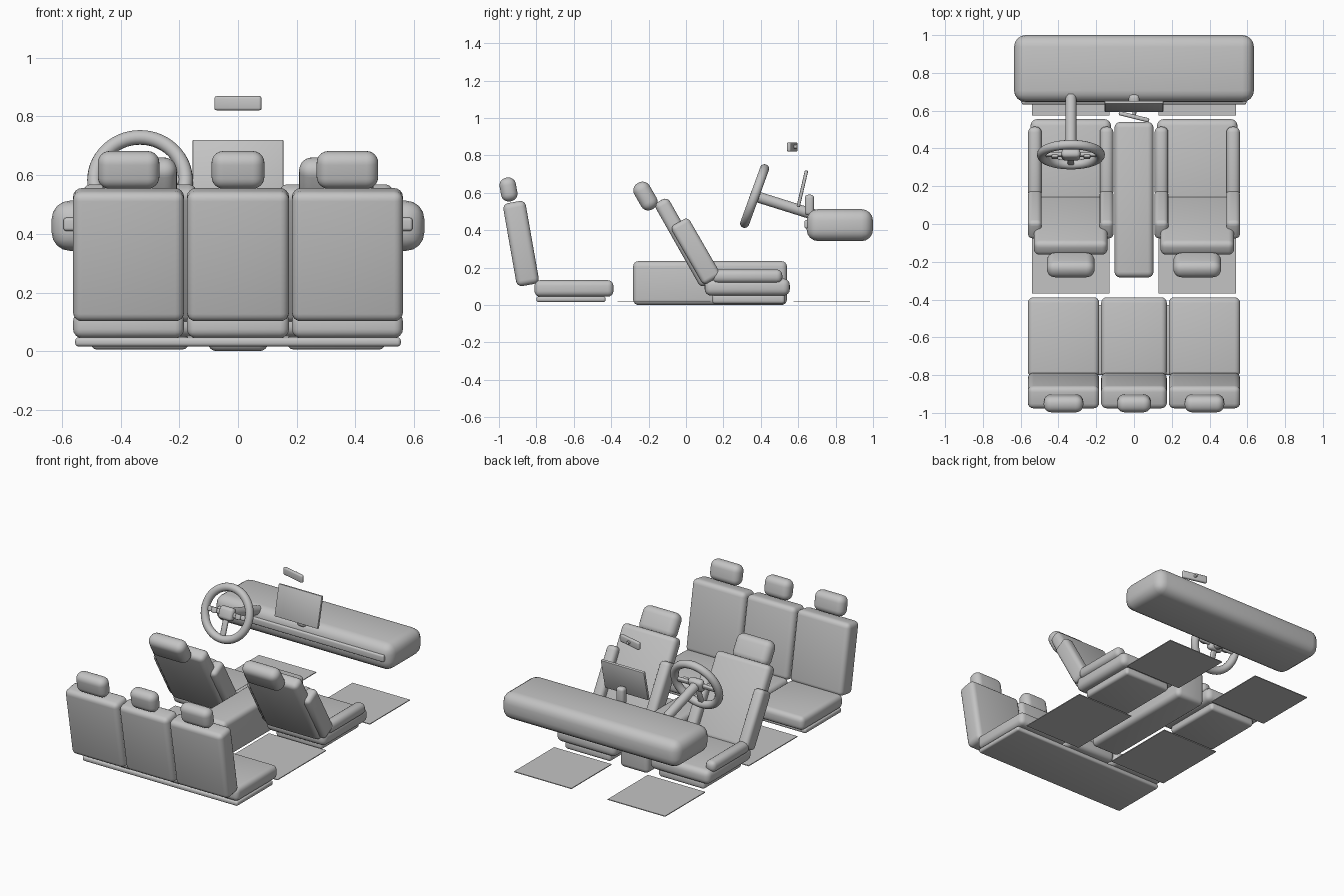
import bpy, bmesh, math
from mathutils import Vector, Matrix

if "Cube" in bpy.data.objects:
    bpy.data.objects.remove(bpy.data.objects["Cube"])

grey = bpy.data.materials.new("soft_grey")
grey.diffuse_color = (0.55, 0.55, 0.55, 1)
grey.use_nodes = True
grey.node_tree.nodes["Principled BSDF"].inputs["Base Color"].default_value = grey.diffuse_color


def finish(name, bm, loc, rot=(0, 0, 0)):
    """Turn a bmesh into a smooth-shaded object."""
    me = bpy.data.meshes.new(name)
    bm.to_mesh(me)
    bm.free()
    me.materials.append(grey)
    ob = bpy.data.objects.new(name, me)
    bpy.context.collection.objects.link(ob)
    ob.location = loc
    ob.rotation_euler = [math.radians(a) for a in rot]
    bpy.ops.object.select_all(action='DESELECT')
    ob.select_set(True)
    bpy.context.view_layer.objects.active = ob
    bpy.ops.object.shade_smooth_by_angle(angle=math.radians(35))
    return ob


def box(name, loc, size, r=0.0, rot=(0, 0, 0), seg=4):
    """Box with rounded edges, given by centre and size."""
    bm = bmesh.new()
    bmesh.ops.create_cube(bm, size=1)
    bmesh.ops.scale(bm, vec=Vector(size), verts=bm.verts)
    if r:
        bmesh.ops.bevel(bm, geom=list(bm.edges), offset=r, segments=seg,
                        profile=0.5, affect='EDGES')
    return finish(name, bm, loc, rot)


def span(name, x, y, z, r=0.0):
    """Rounded box given by its ranges on each axis."""
    return box(name, [(a + b) / 2 for a, b in (x, y, z)],
               [b - a for a, b in (x, y, z)], r)


def rod(name, p, q, r):
    """Cylinder between two points."""
    p, q = Vector(p), Vector(q)
    bm = bmesh.new()
    bmesh.ops.create_cone(bm, cap_ends=True, segments=28, radius1=r, radius2=r,
                          depth=(q - p).length)
    turn = (q - p).to_track_quat('Z', 'Y').to_matrix()
    bmesh.ops.transform(bm, matrix=turn.to_4x4(), verts=bm.verts)
    return finish(name, bm, (p + q) / 2)


# dashboard with trim strip
span("dashboard", (-0.635, 0.635), (0.645, 1.0), (0.342, 0.513), 0.062)
span("dashboard_trim", (-0.595, 0.595), (0.633, 0.67), (0.41, 0.455), 0.01)

# centre screen on its post
box("screen", (0, 0.622, 0.622), (0.31, 0.018, 0.2), 0.005, (-13, 0, 0), 2)
span("screen_stand", (-0.028, 0.028), (0.635, 0.685), (0.48, 0.59), 0.018)

# rear-view mirror
box("mirror", (0, 0.568, 0.845), (0.165, 0.022, 0.048), 0.008, (0, 0, -14), 3)
rod("mirror_mount", (0, 0.57, 0.845), (0.003, 0.595, 0.848), 0.01)

# steering wheel
WX, TILT = -0.334, -20
hub = Vector((WX, 0.367, 0.583))
turn = Matrix.Rotation(math.radians(TILT), 3, 'X')
bm = bmesh.new()
N, M = 56, 14
rings = []
for i in range(N):
    a = 2 * math.pi * i / N
    ring = []
    for j in range(M):
        b = 2 * math.pi * j / M
        rad = 0.155 + 0.025 * math.cos(b)
        ring.append(bm.verts.new((rad * math.cos(a), 0.025 * math.sin(b),
                                  rad * math.sin(a))))
    rings.append(ring)
for i in range(N):
    for j in range(M):
        k, l = (i + 1) % N, (j + 1) % M
        bm.faces.new((rings[i][j], rings[i][l], rings[k][l], rings[k][j]))
bmesh.ops.recalc_face_normals(bm, faces=bm.faces)
finish("steering_wheel_rim", bm, hub, (TILT, 0, 0))


def wheel_part(name, off, size, r):
    box(name, hub + turn @ Vector(off), size, r, (TILT, 0, 0), 3)


wheel_part("steering_hub", (0, 0, 0), (0.1, 0.05, 0.08), 0.02)
wheel_part("lower_spoke", (0, 0, -0.09), (0.035, 0.02, 0.12), 0.007)
for s in (-1, 1):
    wheel_part("side_spoke", (s * 0.095, 0, 0), (0.12, 0.02, 0.03), 0.007)
    wheel_part("spoke_buttons", (s * 0.085, -0.012, 0), (0.035, 0.016, 0.034), 0.005)
rod("steering_column", hub, (WX, 0.68, 0.485), 0.029)

# centre console
span("console", (-0.103, 0.103), (-0.283, 0.54), (0.0, 0.235), 0.03)

# front seats and floor mats, left and right
for s in (-1, 1):
    cx = s * 0.335
    span("front_seat_base", (cx - 0.165, cx + 0.165), (0.14, 0.53), (0.006, 0.06), 0.018)
    span("front_seat_cushion", (cx - 0.213, cx + 0.213), (0.1, 0.555), (0.05, 0.142), 0.035)
    box("front_seat_back", (cx, -0.01, 0.335), (0.39, 0.084, 0.515), 0.03, (29.5, 0, 0))
    box("front_headrest", (cx, -0.217, 0.583), (0.253, 0.094, 0.16), 0.043, (30, 0, 0), 6)
    for t in (-1, 1):
        bx = cx + t * 0.19
        span("cushion_bolster", (bx - 0.036, bx + 0.036), (0.14, 0.515), (0.118, 0.19), 0.03)
        box("back_bolster", (bx, 0.052, 0.288), (0.073, 0.11, 0.36), 0.025, (30, 0, 0))
    span("front_mat", (cx - 0.205, cx + 0.205), (0.575, 0.985), (0.018, 0.023))
    span("rear_mat", (cx - 0.205, cx + 0.205), (-0.367, 0.13), (0.018, 0.023))

# rear bench: three places on one base
span("bench_base", (-0.555, 0.555), (-0.8, -0.43), (0.016, 0.047), 0.012)
for cx, w, hw in ((-0.373, 0.378, 0.21), (0, 0.348, 0.18), (0.373, 0.378, 0.21)):
    span("rear_cushion", (cx - w / 2, cx + w / 2), (-0.81, -0.388), (0.045, 0.133), 0.03)
    box("rear_back", (cx, -0.882, 0.329), (w, 0.122, 0.45), 0.03, (10, 0, 0))
    box("rear_headrest", (cx, -0.949, 0.618), (hw, 0.088, 0.128), 0.04, (10, 0, 0), 6)
